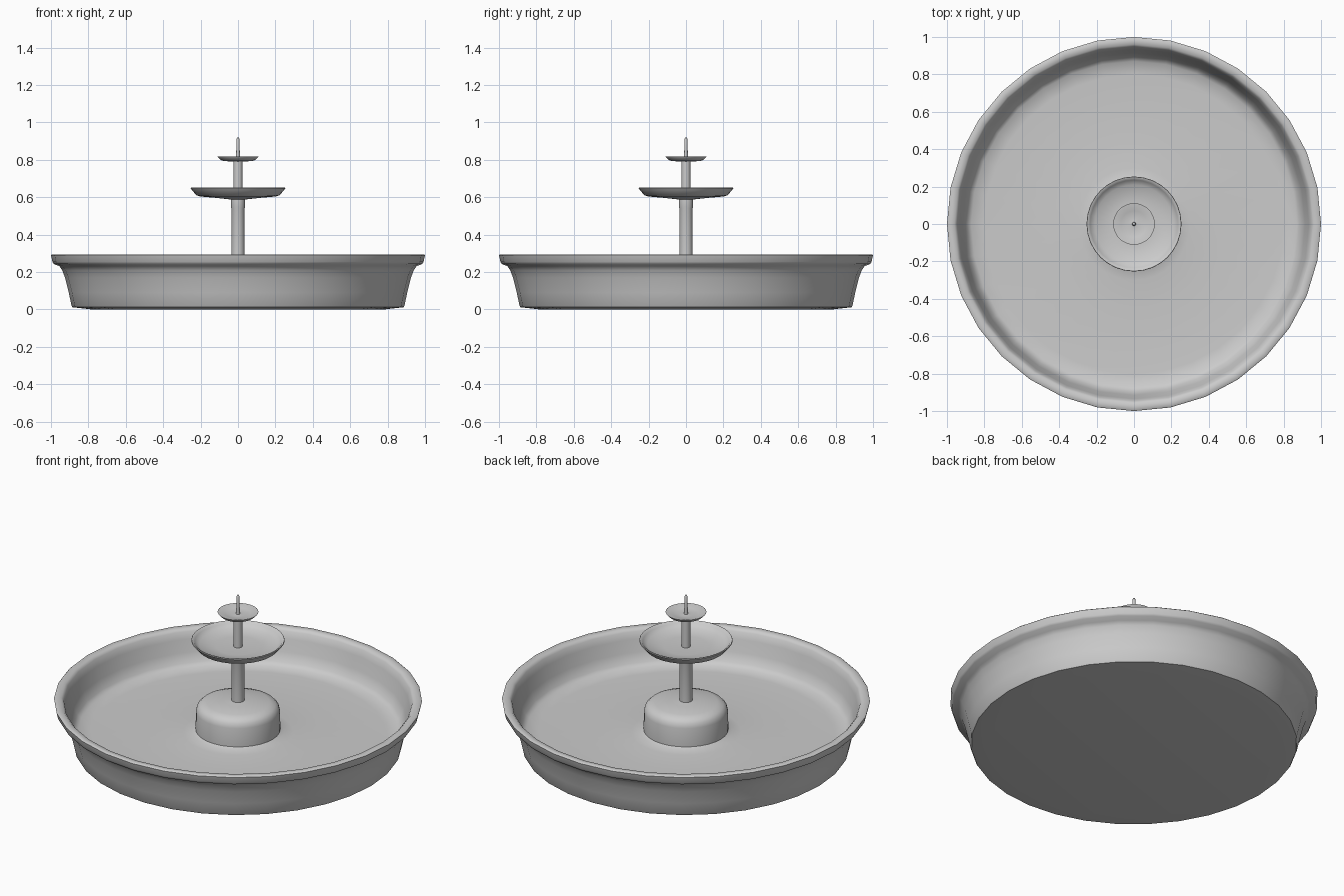
import bpy, bmesh, math

SIDES = 32


def lathe(name, profile, sides=SIDES):
    """Revolve (radius, height) points round z; a zero radius closes the end."""
    bm = bmesh.new()
    rings = []
    for r, z in profile:
        if r == 0:
            rings.append([bm.verts.new((0, 0, z))] * sides)
        else:
            rings.append([bm.verts.new((r * math.cos(2 * math.pi * i / sides),
                                        r * math.sin(2 * math.pi * i / sides), z))
                          for i in range(sides)])
    for a, b in zip(rings, rings[1:]):
        for i in range(sides):
            j = (i + 1) % sides
            bm.faces.new(list(dict.fromkeys((a[i], a[j], b[j], b[i]))))
    mesh = bpy.data.meshes.new(name)
    bm.to_mesh(mesh)
    bm.free()
    ob = bpy.data.objects.new(name, mesh)
    bpy.context.collection.objects.link(ob)
    bpy.ops.object.select_all(action='DESELECT')
    ob.select_set(True)
    bpy.context.view_layer.objects.active = ob
    bpy.ops.object.shade_smooth_by_angle(angle=math.radians(50))
    return ob


# wide pool: flat underside, flared wall, rolled rim, shallow floor
lathe("pool_basin", [
    (0, 0), (0.78, 0), (0.885, 0.012), (0.89, 0.02), (0.905, 0.09), (0.925, 0.17),
    (0.94, 0.21), (0.955, 0.232), (0.985, 0.243), (0.992, 0.255), (1.0, 0.29),
    (0.994, 0.295), (0.96, 0.293), (0.947, 0.28), (0.935, 0.24), (0.915, 0.17),
    (0.895, 0.115), (0.87, 0.096), (0.80, 0.09), (0.45, 0.094), (0.30, 0.10),
    (0.25, 0.106), (0.23, 0.115)])

# rounded drum in the middle of the pool
lathe("pedestal", [
    (0.23, 0.115), (0.229, 0.225), (0.222, 0.25), (0.205, 0.268),
    (0.17, 0.28), (0.08, 0.286), (0.035, 0.29)])

# lower column and large dish
lathe("lower_stem", [(0.035, 0.288), (0.035, 0.54), (0.038, 0.55), (0.038, 0.59)])
lathe("large_dish", [
    (0.038, 0.588), (0.12, 0.597), (0.20, 0.604), (0.222, 0.61), (0.246, 0.638),
    (0.254, 0.648), (0.252, 0.652), (0.243, 0.65), (0.235, 0.64), (0.21, 0.622),
    (0.12, 0.614), (0.024, 0.612)])

# upper column and small dish
lathe("upper_stem", [(0.024, 0.61), (0.024, 0.792)])
lathe("small_dish", [
    (0.024, 0.79), (0.075, 0.794), (0.093, 0.799), (0.108, 0.814), (0.111, 0.819),
    (0.105, 0.819), (0.07, 0.809), (0.03, 0.803), (0.010, 0.806)])

# water nozzle
lathe("nozzle", [(0.011, 0.804), (0.009, 0.86), (0.008, 0.91), (0.005, 0.918), (0, 0.92)], 16)
